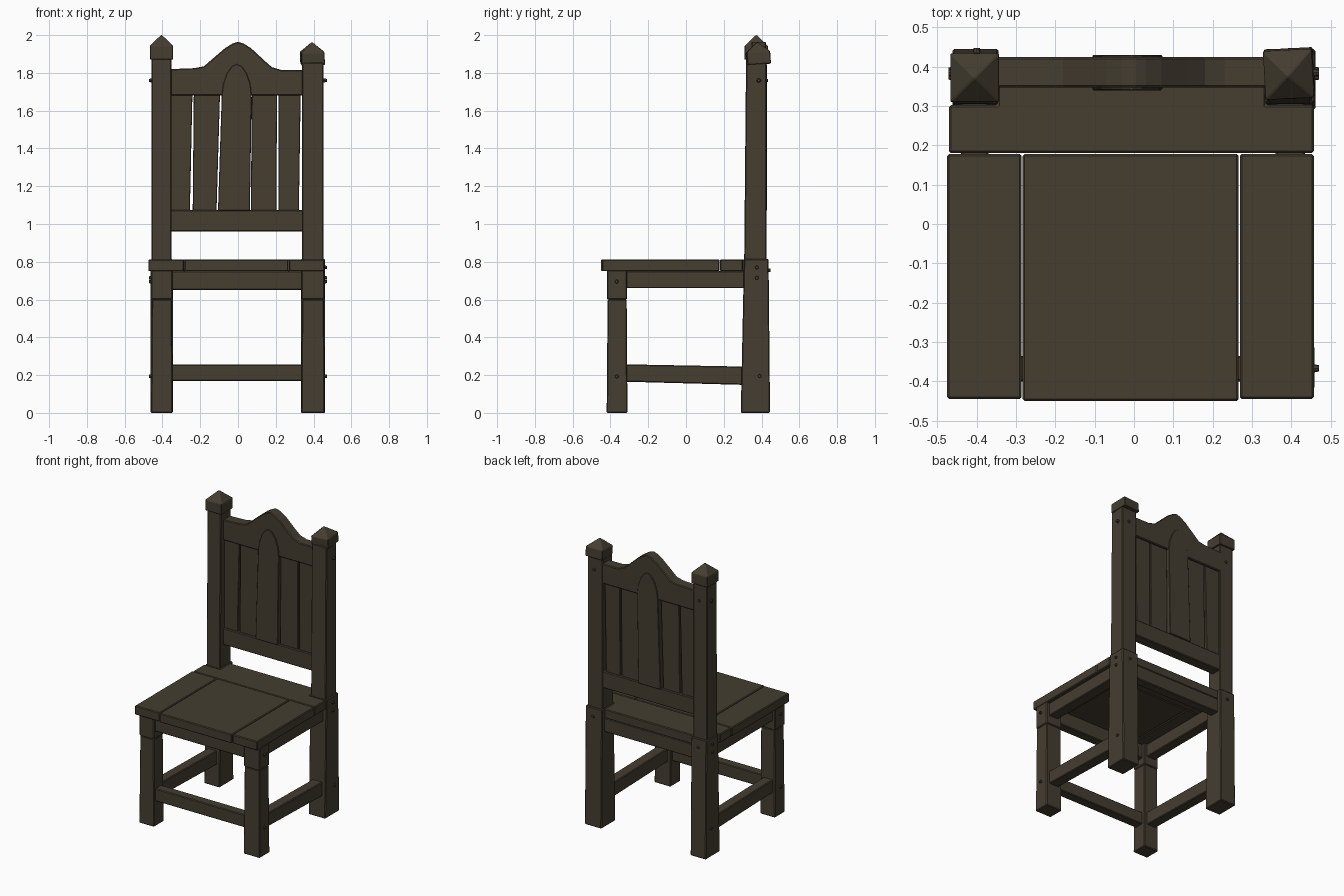
import bpy, bmesh, math
from mathutils import Matrix, Vector

if "Cube" in bpy.data.objects:
    bpy.data.objects.remove(bpy.data.objects["Cube"])

wood = bpy.data.materials.new("dark brown wood")
wood.diffuse_color = (0.058, 0.047, 0.030, 1)
wood.use_nodes = True
wood.node_tree.nodes["Principled BSDF"].inputs["Base Color"].default_value = wood.diffuse_color


def finish(name, bm, bevel=0.005):
    bmesh.ops.recalc_face_normals(bm, faces=bm.faces)
    me = bpy.data.meshes.new(name)
    bm.to_mesh(me)
    bm.free()
    me.materials.append(wood)
    ob = bpy.data.objects.new(name, me)
    bpy.context.collection.objects.link(ob)
    if bevel:
        mod = ob.modifiers.new("worn edges", "BEVEL")
        mod.width = bevel
        mod.segments = 1
    return ob


def loft(name, sections, bevel=0.005):
    """Stack of rectangles (x0, x1, y0, y1, z) joined into one solid."""
    bm = bmesh.new()
    rings = [[bm.verts.new(p) for p in ((a, c, z), (b, c, z), (b, d, z), (a, d, z))]
             for a, b, c, d, z in sections]
    for lo, hi in zip(rings, rings[1:]):
        for i in range(4):
            j = (i + 1) % 4
            bm.faces.new((lo[i], lo[j], hi[j], hi[i]))
    bm.faces.new(rings[0][::-1])
    bm.faces.new(rings[-1])
    return finish(name, bm, bevel)


def box(name, x0, x1, y0, y1, z0, z1):
    return loft(name, [(x0, x1, y0, y1, z0), (x0, x1, y0, y1, z1)])


def prism(name, pts, axis, a, b, bevel=0.005):
    """Extrude a 2D outline from a to b along x, y or z."""
    place = {"x": lambda u, v, w: (w, u, v), "y": lambda u, v, w: (u, w, v),
             "z": lambda u, v, w: (u, v, w)}[axis]
    bm = bmesh.new()
    face = bm.faces.new([bm.verts.new(place(u, v, a)) for u, v in pts])
    geo = bmesh.ops.extrude_face_region(bm, geom=[face])["geom"]
    move = Vector(place(0, 0, b - a))
    bmesh.ops.translate(bm, vec=move, verts=[g for g in geo if isinstance(g, bmesh.types.BMVert)])
    return finish(name, bm, bevel)


def peg(name, pos, direction):
    bm = bmesh.new()
    rot = Vector((0, 0, 1)).rotation_difference(Vector(direction)).to_matrix().to_4x4()
    bmesh.ops.create_cone(bm, cap_ends=True, segments=8, radius1=0.013, radius2=0.008,
                          depth=0.026, matrix=Matrix.Translation(pos) @ rot)
    finish(name, bm, 0)


# Legs, back posts and caps, left and right
for side, x0, x1, top in (("left", -0.46, -0.35, 1.87), ("right", 0.335, 0.455, 1.845)):
    loft(side + "_front_leg", [(x0, x1 + 0.004, -0.42, -0.31, 0),
                               (x0 + 0.004, x1, -0.415, -0.314, 0.60)])
    box(side + "_front_leg_block", x0 + 0.001, x1 + 0.002, -0.418, -0.312, 0.60, 0.755)
    loft(side + "_back_leg", [(x0 - 0.002, x1 + 0.006, 0.29, 0.445, 0),
                              (x0 - 0.002, x1 + 0.005, 0.307, 0.437, 0.815)])
    loft(side + "_back_post", [(x0 + 0.003, x1 - 0.003, 0.308, 0.425, 0.80),
                               (x0 + 0.003, x1 - 0.003, 0.318, 0.425, top + 0.01)])
    # Pyramid cap
    cy = 0.372 if side == "left" else 0.385
    cx, h = (x0 + x1) / 2, 0.062
    cap = loft(side + "_post_cap", [(-h, h, -h, h, 0), (-h, h, -h, h, 0.072),
                                    (-0.003, 0.003, -0.003, 0.003, 0.13)], 0.003)
    cap.location = (cx, cy, top)
    if side == "right":
        cap.rotation_euler = (math.radians(4), math.radians(-2), math.radians(3))
        cap.scale.z = 0.9

# Seat planks
box("left_seat_plank", -0.475, -0.286, -0.445, 0.178, 0.75, 0.812)
box("middle_seat_plank", -0.283, 0.266, -0.45, 0.178, 0.75, 0.812)
box("right_seat_plank", 0.269, 0.457, -0.445, 0.178, 0.75, 0.812)
prism("rear_seat_plank", [(-0.47, 0.18), (0.457, 0.18), (0.457, 0.302), (0.335, 0.302),
                          (0.335, 0.41), (-0.347, 0.41), (-0.347, 0.302), (-0.47, 0.302)],
      "z", 0.75, 0.812)

# Aprons under the seat
box("front_apron", -0.36, 0.345, -0.40, -0.335, 0.65, 0.752)
box("back_apron", -0.36, 0.345, 0.345, 0.41, 0.655, 0.752)
for side, x0, x1 in (("left", -0.44, -0.37), ("right", 0.36, 0.435)):
    box(side + "_apron", x0, x1, -0.32, 0.32, 0.66, 0.752)
    prism(side + "_stretcher", [(-0.32, 0.165), (0.32, 0.148), (0.32, 0.245), (-0.32, 0.257)],
          "x", x0, x1)
box("front_stretcher", -0.36, 0.345, -0.40, -0.335, 0.17, 0.257)

# Backrest rails
box("lower_back_rail", -0.36, 0.345, 0.347, 0.42, 0.96, 1.075)
prism("crest_rail", [(-0.36, 1.68), (0.345, 1.68), (0.345, 1.815), (0.23, 1.815), (0.18, 1.83),
                     (0.14, 1.865), (0.07, 1.93), (0.03, 1.955), (0, 1.965), (-0.03, 1.955),
                     (-0.07, 1.93), (-0.14, 1.87), (-0.18, 1.835), (-0.23, 1.825),
                     (-0.36, 1.82)], "y", 0.347, 0.424)

# Backrest slats: bottom left, bottom right, top left, top right
slats = [(-0.36, -0.255, -0.36, -0.241), (-0.240, -0.114, -0.234, -0.095),
         (0.068, 0.204, 0.073, 0.206), (0.214, 0.322, 0.215, 0.332)]
for i, (a, b, c, d) in enumerate(slats):
    prism("back_slat_%d" % (i + 1), [(a, 1.06), (b, 1.06), (d, 1.70), (c, 1.70)],
          "y", 0.36, 0.41, 0.003)
prism("arched_centre_slat", [(-0.106, 1.07), (0.063, 1.07), (0.072, 1.68), (0.066, 1.74),
                             (0.045, 1.80), (0.02, 1.835), (-0.006, 1.847), (-0.032, 1.835),
                             (-0.058, 1.80), (-0.079, 1.74), (-0.086, 1.68)],
      "y", 0.34, 0.43, 0.003)

# Wooden pegs on outer sides and on the back
side_pegs = [(0.385, 1.76), (0.375, 0.77), (0.375, 0.715), (0.39, 0.195),
             (-0.367, 0.695), (-0.367, 0.193)]
for side, x, s in (("left", -0.458, -1), ("right", 0.457, 1)):
    for i, (y, z) in enumerate(side_pegs):
        peg("%s_peg_%d" % (side, i + 1), (x, y, z), (s, 0, 0))
    for i, (y, z) in enumerate(((0.422, 1.76), (0.434, 0.755))):
        peg("%s_rear_peg_%d" % (side, i + 1), (0.4 * s, y, z), (0, 1, 0))
